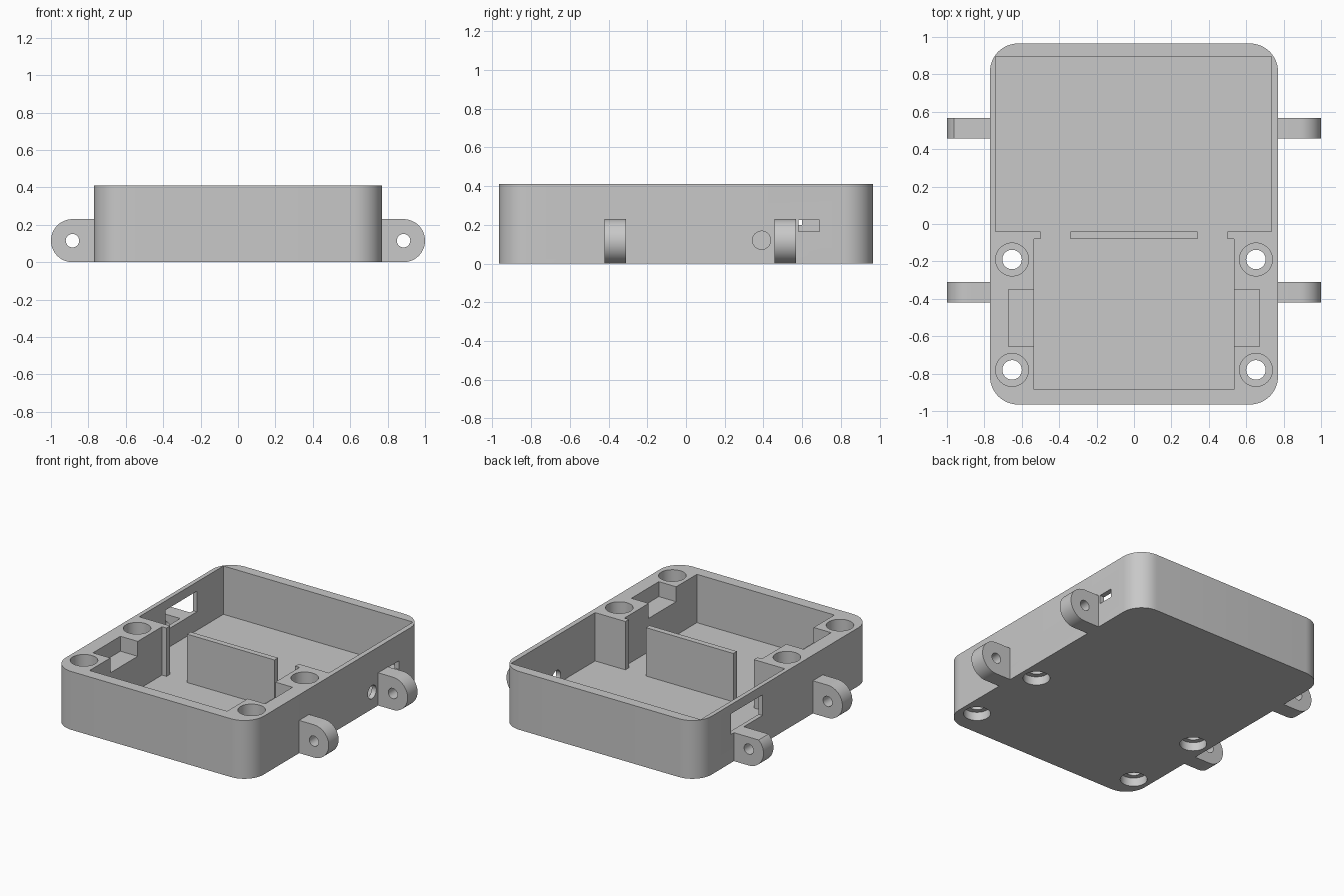
import bpy, bmesh
from math import sin, cos, pi, radians
from mathutils import Vector

if "Cube" in bpy.data.objects:
    bpy.data.objects.remove(bpy.data.objects["Cube"], do_unlink=True)

grey = bpy.data.materials.new("plain grey")
grey.use_nodes = True
COLOUR = (0.58, 0.58, 0.58, 1)
grey.diffuse_color = COLOUR
grey.node_tree.nodes["Principled BSDF"].inputs["Base Color"].default_value = COLOUR


def arc(cx, cy, r, start, end, steps):
    angles = [radians(start + (end - start) * i / steps) for i in range(steps + 1)]
    return [(cx + r * cos(a), cy + r * sin(a)) for a in angles]


def circle(cx, cy, r, steps=48):
    return arc(cx, cy, r, 0, 360, steps)[:-1]


def prism(name, outline, low, high, axis="z"):
    """Extrude a 2D outline along an axis; the outline lies in the other two."""
    place = {"x": lambda a, b, h: (h, a, b),
             "y": lambda a, b, h: (a, h, b),
             "z": lambda a, b, h: (a, b, h)}[axis]
    bm = bmesh.new()
    face = bm.faces.new([bm.verts.new(place(a, b, low)) for a, b in outline])
    ext = bmesh.ops.extrude_face_region(bm, geom=[face])
    moved = [v for v in ext["geom"] if isinstance(v, bmesh.types.BMVert)]
    bmesh.ops.translate(bm, verts=moved, vec=Vector(place(0, 0, high - low)))
    bmesh.ops.recalc_face_normals(bm, faces=bm.faces)
    mesh = bpy.data.meshes.new(name)
    bm.to_mesh(mesh)
    bm.free()
    mesh.materials.append(grey)
    obj = bpy.data.objects.new(name, mesh)
    bpy.context.collection.objects.link(obj)
    return obj


def box(name, x0, x1, y0, y1, z0, z1):
    return prism(name, [(x0, y0), (x1, y0), (x1, y1), (x0, y1)], z0, z1)


def activate(obj):
    for other in bpy.context.selected_objects:
        other.select_set(False)
    obj.select_set(True)
    bpy.context.view_layer.objects.active = obj


def cut(target, cutter):
    mod = target.modifiers.new("cut", "BOOLEAN")
    mod.operation = "DIFFERENCE"
    mod.solver = "EXACT"
    mod.object = cutter
    activate(target)
    bpy.ops.object.modifier_apply(modifier=mod.name)
    bpy.data.objects.remove(cutter, do_unlink=True)


def smooth(obj):
    activate(obj)
    bpy.ops.object.shade_smooth_by_angle(angle=radians(30))


W, L, H, R = 0.77, 0.965, 0.41, 0.15
FLOOR, OVER = 0.07, 0.5

# Case block with rounded vertical corners
outline = []
for i, (sx, sy) in enumerate([(1, 1), (-1, 1), (-1, -1), (1, -1)]):
    outline += arc(sx * (W - R), sy * (L - R), R, 90 * i, 90 * i + 90, 12)
case = prism("case", outline, 0, H)

# Two compartments, leaving a divider between them
cut(case, box("large_compartment", -0.74, 0.735, -0.04, 0.895, FLOOR, OVER))
cut(case, box("small_compartment", -0.535, 0.535, -0.885, -0.08, FLOOR, OVER))

for s in (-1, 1):
    # Wire notches in the divider and shallow side recesses
    x0, x1 = sorted((s * 0.34, s * 0.5))
    cut(case, box("notch", x0, x1, -0.1, -0.02, FLOOR, OVER))
    x0, x1 = sorted((s * 0.5, s * 0.67))
    cut(case, box("recess", x0, x1, -0.655, -0.35, 0.305, OVER))
    # Screw holes, counterbored from both ends
    for y in (-0.78, -0.19):
        x = s * 0.652
        cut(case, prism("bore", circle(x, y, 0.052), -0.1, OVER))
        cut(case, prism("top_bore", circle(x, y, 0.088), 0.2, OVER))
        cut(case, prism("bottom_bore", circle(x, y, 0.086), -0.1, 0.06))


def window():
    return box("window", -1.1, -0.7, 0.25, 0.6, 0.2, 0.345)


# Openings in the side walls
cut(case, window())
cut(case, box("slot", 0.7, 0.85, 0.58, 0.69, 0.165, 0.225))
cut(case, prism("cable_hole", circle(0.39, 0.12, 0.047), 0.7, 0.85, "x"))
smooth(case)

# Mounting tabs with rounded ends and a cross hole
T = 0.115
for s, side in ((1, "left"), (-1, "right")):
    for y0, y1, end in ((-0.42, -0.31, "front"), (0.457, 0.567, "rear")):
        profile = [(0.755, 0)] + arc(1 - T, T, T, -90, 90, 24) + [(0.755, 2 * T)]
        tab = prism(f"{end}_{side}_tab", [(s * x, z) for x, z in profile], y0, y1, "y")
        cut(tab, prism("tab_hole", circle(s * (1 - T), T, 0.036, 32), y0 - 0.1, y1 + 0.1, "y"))
        if s < 0 and end == "rear":
            cut(tab, window())
        smooth(tab)
